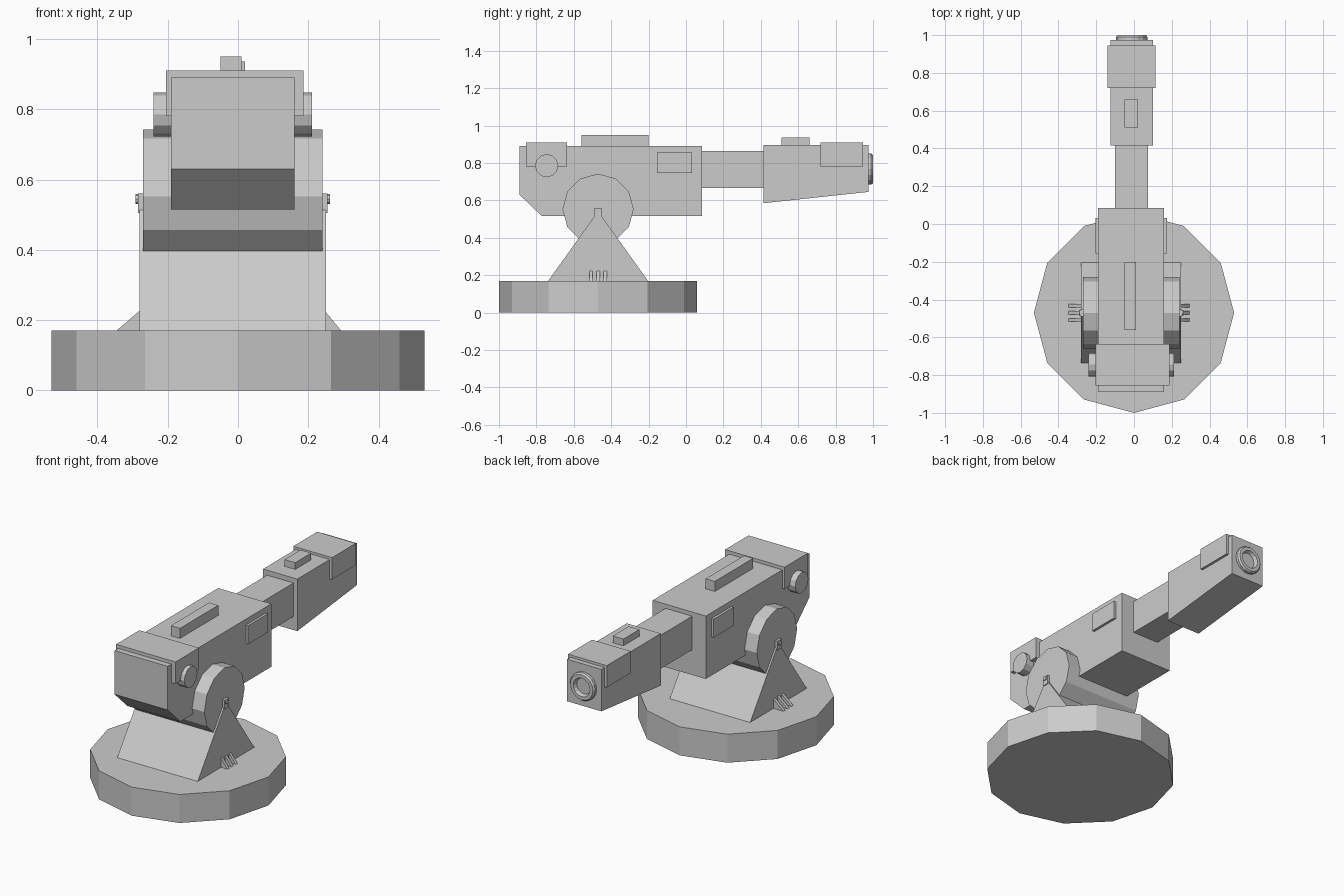
import bpy, bmesh
from math import pi, cos, sin

if "Cube" in bpy.data.objects:
    bpy.data.objects.remove(bpy.data.objects["Cube"])

CX = -0.015   # the turret sits slightly off the base centre
PY = -0.47    # pivot position


def make(name, bm):
    bmesh.ops.recalc_face_normals(bm, faces=bm.faces)
    me = bpy.data.meshes.new(name)
    bm.to_mesh(me)
    bm.free()
    ob = bpy.data.objects.new(name, me)
    bpy.context.collection.objects.link(ob)
    return ob


def prism(name, profile, x0, x1):
    """Extrude a (y, z) profile along x."""
    bm = bmesh.new()
    f = bm.faces.new([bm.verts.new((x0, y, z)) for y, z in profile])
    r = bmesh.ops.extrude_face_region(bm, geom=[f])
    vs = [v for v in r["geom"] if isinstance(v, bmesh.types.BMVert)]
    bmesh.ops.translate(bm, verts=vs, vec=(x1 - x0, 0, 0))
    return make(name, bm)


def box(name, x0, x1, y0, y1, z0, z1):
    return prism(name, [(y0, z0), (y1, z0), (y1, z1), (y0, z1)], x0, x1)


def circle(n, r, cy, cz):
    return [(cy + r * cos(2 * pi * i / n), cz + r * sin(2 * pi * i / n)) for i in range(n)]


def lathe(name, profile, n, place):
    """Closed ring of (radius, depth) sections swept around an axis."""
    bm = bmesh.new()
    rings = [[bm.verts.new(place(r * cos(2 * pi * i / n), r * sin(2 * pi * i / n), d))
              for i in range(n)] for r, d in profile]
    for a, b in zip(rings, rings[1:]):
        for i in range(n):
            j = (i + 1) % n
            bm.faces.new((a[i], a[j], b[j], b[i]))
    bm.faces.new(rings[0])
    bm.faces.new(rings[-1])
    return make(name, bm)


# Twelve-sided base
lathe("base", [(0.53, 0), (0.53, 0.17)], 12, lambda u, v, d: (u, PY + v, d))

# Wedge pedestal and pivot drum
prism("pedestal", [(PY - 0.27, 0.165), (PY + 0.27, 0.165), (PY + 0.012, 0.525), (PY - 0.012, 0.525)],
      -0.28, 0.25)
prism("pivot_drum", circle(12, 0.19, PY, 0.552), -0.27, 0.24)

# Main housing with chamfered lower rear edge
prism("housing", [(-0.89, 0.89), (-0.89, 0.63), (-0.77, 0.515), (0.085, 0.515), (0.085, 0.89)],
      -0.19, 0.16)
box("rear_cap", -0.205, 0.187, -0.855, -0.635, 0.78, 0.91)
box("housing_rail", -0.05, 0.01, -0.56, -0.2, 0.88, 0.95)

# Neck and front block
box("neck", -0.1, 0.075, 0.07, 0.43, 0.665, 0.865)
prism("front_block", [(0.415, 0.585), (0.975, 0.645), (0.975, 0.895), (0.415, 0.895)], -0.125, 0.1)
box("front_cap", -0.14, 0.115, 0.72, 0.945, 0.78, 0.91)
box("front_rail", -0.05, 0.02, 0.51, 0.66, 0.88, 0.935)

# Muzzle ring with a recessed bore
lathe("muzzle", [(0.083, 0.965), (0.083, 0.99), (0.075, 1.0), (0.055, 1.0), (0.047, 0.978)], 16,
      lambda u, v, d: (CX + 0.003 + u, d, 0.767 + v))

# Details on both sides
for side, s in (("left", -1), ("right", 1)):
    def span(a, b):
        return sorted((CX + s * a, CX + s * b))
    prism(side + "_knob", circle(12, 0.062, -0.745, 0.785), *span(0.16, 0.226))
    box(side + "_panel", *span(0.16, 0.19), -0.155, 0.032, 0.745, 0.855)
    box(side + "_hinge", *span(0.24, 0.27), PY - 0.02, PY + 0.018, 0.505, 0.56)
    prism(side + "_hinge_pin", circle(8, 0.014, PY, 0.545), *span(0.25, 0.277))
    # Three small ribs at the foot of the pedestal
    inner, outer = (-0.27, -0.348) if s < 0 else (0.24, 0.295)
    for k in (-1, 0, 1):
        y = PY + k * 0.038
        bm = bmesh.new()
        for dy in (-0.009, 0.009):
            for x, z in ((inner, 0.165), (outer, 0.168), (inner, 0.235)):
                bm.verts.new((x, y + dy, z))
        bmesh.ops.convex_hull(bm, input=bm.verts[:])
        make(f"{side}_rib_{k + 2}", bm)
